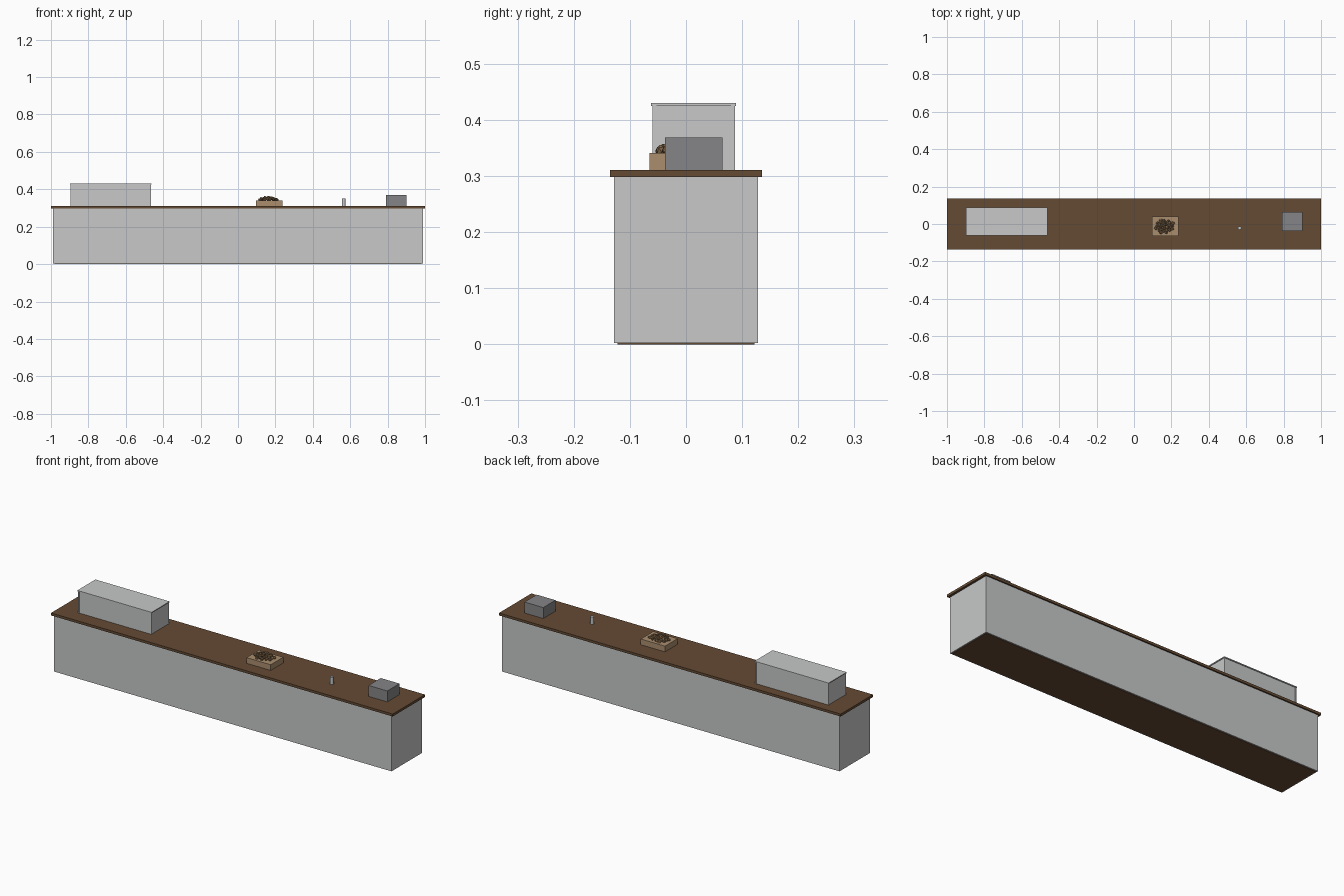
import bpy, math, random
from mathutils import Vector

cube = bpy.data.objects.get("Cube")
if cube:
    bpy.data.objects.remove(cube, do_unlink=True)


def material(name, r, g, b):
    m = bpy.data.materials.new(name)
    m.use_nodes = True
    m.diffuse_color = (r, g, b, 1)
    m.node_tree.nodes["Principled BSDF"].inputs["Base Color"].default_value = (r, g, b, 1)
    return m


BROWN = material("dark wood", 0.13, 0.07, 0.034)
PALE = material("pale grey", 0.57, 0.58, 0.575)
GREY = material("mid grey", 0.235, 0.235, 0.245)
TAN = material("light wood", 0.40, 0.27, 0.155)
BUN = material("baked brown", 0.27, 0.165, 0.08)


def finish(name, mat):
    ob = bpy.context.object
    ob.name = name
    ob.data.materials.append(mat)
    return ob


def box(name, mat, x, y, z):
    """Box from (low, high) ranges on each axis."""
    centre = [(a + b) / 2 for a, b in (x, y, z)]
    bpy.ops.mesh.primitive_cube_add(size=1, location=centre)
    ob = finish(name, mat)
    for v in ob.data.vertices:
        v.co = Vector([c * (b - a) for c, (a, b) in zip(v.co, (x, y, z))])
    return ob


# Counter: body, floor plate and overhanging worktop
TOP = 0.311
box("counter_body", PALE, (-0.988, 0.988), (-0.128, 0.128), (0.002, 0.3))
box("counter_floor", BROWN, (-0.982, 0.982), (-0.122, 0.122), (0, 0.01))
box("worktop", BROWN, (-1, 1), (-0.135, 0.135), (0.298, TOP))

# Display case: four posts, recessed panels, thin lid
X0, X1, Y0, Y1, LID = -0.895, -0.465, -0.06, 0.087, 0.425
T = 0.007
for side, x in (("right", X0), ("left", X1 - T)):
    for end, y in (("front", Y0), ("back", Y1 - T)):
        box(f"case_post_{end}_{side}", PALE, (x, x + T), (y, y + T), (TOP, LID))
    box(f"case_end_panel_{side}", PALE, (x + 0.002, x + T - 0.002), (Y0 + T, Y1 - T), (TOP, LID))
for end, y in (("front", Y0), ("back", Y1 - T)):
    box(f"case_panel_{end}", PALE, (X0 + T, X1 - T), (y + 0.002, y + T - 0.002), (TOP, LID))
box("case_lid", PALE, (X0 - 0.002, X1 + 0.002), (Y0 - 0.002, Y1 + 0.002), (LID, 0.43))

# Till
box("till", GREY, (0.79, 0.9), (-0.037, 0.065), (TOP, 0.369))

# Small cup
bpy.ops.mesh.primitive_cylinder_add(vertices=12, radius=0.009, depth=0.039,
                                    location=(0.565, -0.022, TOP + 0.0195))
finish("cup", PALE)
bpy.ops.object.shade_smooth_by_angle(angle=math.radians(40))

# Tray with a heap of rolls
box("tray", TAN, (0.095, 0.237), (-0.065, 0.04), (TOP, 0.341))
random.seed(4)
for i in range(30):
    a = i * 2.4
    spread = math.sqrt(i / 30)
    height = 0.358 - 0.014 * spread
    bpy.ops.mesh.primitive_ico_sphere_add(
        subdivisions=1, radius=random.uniform(0.008, 0.011),
        location=(0.162 + 0.052 * spread * math.cos(a), -0.013 + 0.038 * spread * math.sin(a), height),
        rotation=[random.uniform(0, math.tau) for _ in range(3)])
    ob = finish(f"roll_{i + 1}", BUN)
    ob.scale = (1.2, 0.9, 0.8)
